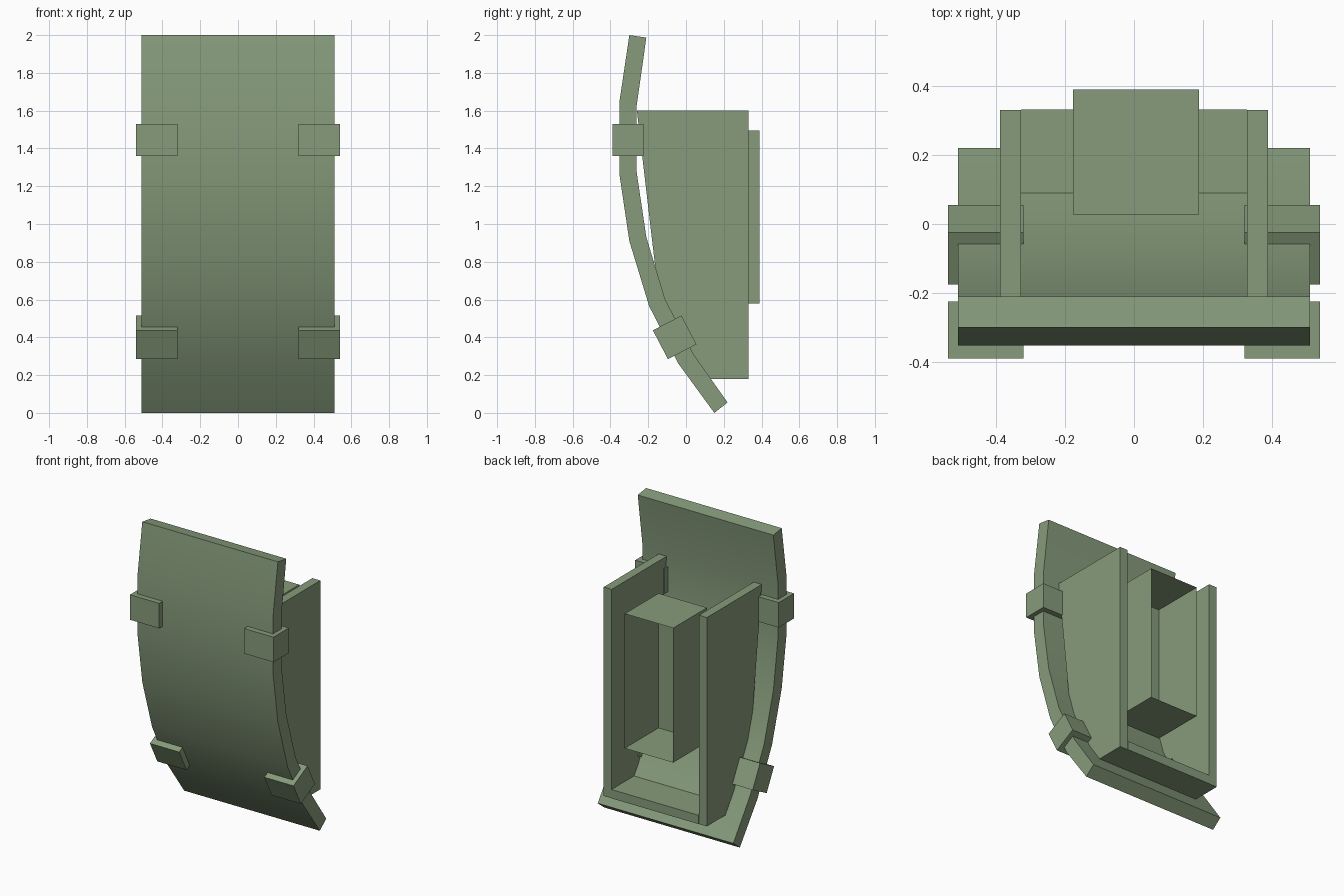
import bpy, bmesh, math
from mathutils import Matrix

if "Cube" in bpy.data.objects:
    bpy.data.objects.remove(bpy.data.objects["Cube"])


def finish(bm, name, smooth=False):
    bmesh.ops.recalc_face_normals(bm, faces=bm.faces)
    me = bpy.data.meshes.new(name)
    bm.to_mesh(me)
    bm.free()
    ob = bpy.data.objects.new(name, me)
    bpy.context.collection.objects.link(ob)
    mat = bpy.data.materials.get("olive") or bpy.data.materials.new("olive")
    mat.diffuse_color = (0.24, 0.33, 0.20, 1)
    mat.use_nodes = True
    mat.node_tree.nodes["Principled BSDF"].inputs["Base Color"].default_value = mat.diffuse_color
    me.materials.append(mat)
    if smooth:
        bpy.ops.object.select_all(action='DESELECT')
        ob.select_set(True)
        bpy.context.view_layer.objects.active = ob
        bpy.ops.object.shade_smooth_by_angle(angle=math.radians(30))
    return ob


def box(name, x, y, z, tilt=0.0, open_back=False):
    """Box from (min, max) ranges, tilted about x round its own centre."""
    size = [b - a for a, b in (x, y, z)]
    mid = [(a + b) / 2 for a, b in (x, y, z)]
    bm = bmesh.new()
    m = (Matrix.Translation(mid) @ Matrix.Rotation(tilt, 4, 'X')
         @ Matrix.Diagonal((*size, 1)))
    bmesh.ops.create_cube(bm, size=1, matrix=m)
    if open_back:
        back = max(bm.faces, key=lambda f: f.calc_center_median().y)
        bmesh.ops.delete(bm, geom=[back], context='FACES')
    return finish(bm, name)


def prism(name, profile, x0, x1):
    """Closed (y, z) profile extruded along x."""
    bm = bmesh.new()
    f = bm.faces.new([bm.verts.new((x0, y, z)) for y, z in profile])
    ext = bmesh.ops.extrude_face_region(bm, geom=[f], use_keep_orig=True)
    moved = [v for v in ext["geom"] if isinstance(v, bmesh.types.BMVert)]
    bmesh.ops.translate(bm, vec=(x1 - x0, 0, 0), verts=moved)
    return finish(bm, name)


# Curved shield plate: strips between outer and inner curves
outer = [(-0.30, 2.0), (-0.352, 1.65), (-0.352, 1.26), (-0.30, 0.91),
         (-0.195, 0.565), (-0.04, 0.26), (0.15, 0.0)]
inner = [(-0.21, 1.987), (-0.262, 1.62), (-0.262, 1.28), (-0.21, 0.93),
         (-0.11, 0.60), (0.04, 0.31), (0.22, 0.055)]
bm = bmesh.new()
rings = [[bm.verts.new((x, *p)) for x, p in
          ((-0.51, o), (0.51, o), (0.51, i), (-0.51, i))]
         for o, i in zip(outer, inner)]
for a, b in zip(rings, rings[1:]):
    for k in range(4):
        n = (k + 1) % 4
        bm.faces.new((a[k], a[n], b[n], b[k]))
bm.faces.new(rings[0])
bm.faces.new(rings[-1])
finish(bm, "shield_plate", smooth=True)

# Side panels and edge clips, mirrored left and right
panel = [(-0.26, 1.6), (0.33, 1.6), (0.33, 0.18), (0.12, 0.18),
         (0.02, 0.32), (-0.125, 0.60), (-0.165, 0.79)]
for s, side in ((1, "right"), (-1, "left")):
    prism(f"side_panel_{side}", panel, s * 0.328, s * 0.388)
    xr = sorted((s * 0.32, s * 0.54))
    box(f"upper_clip_{side}", xr, (-0.39, -0.225), (1.36, 1.53))
    box(f"lower_clip_{side}", xr, (-0.145, 0.025), (0.314, 0.486),
        tilt=math.radians(27.5))

# Floor between the panels, buried into the plate at the front
prism("floor", [(0.09, 0.24), (0.332, 0.24), (0.332, 0.18), (0.12, 0.18)],
      -0.328, 0.328)

# Open-backed compartment between the panels
box("compartment", (-0.177, 0.188), (0.027, 0.39), (0.58, 1.495),
    open_back=True)
